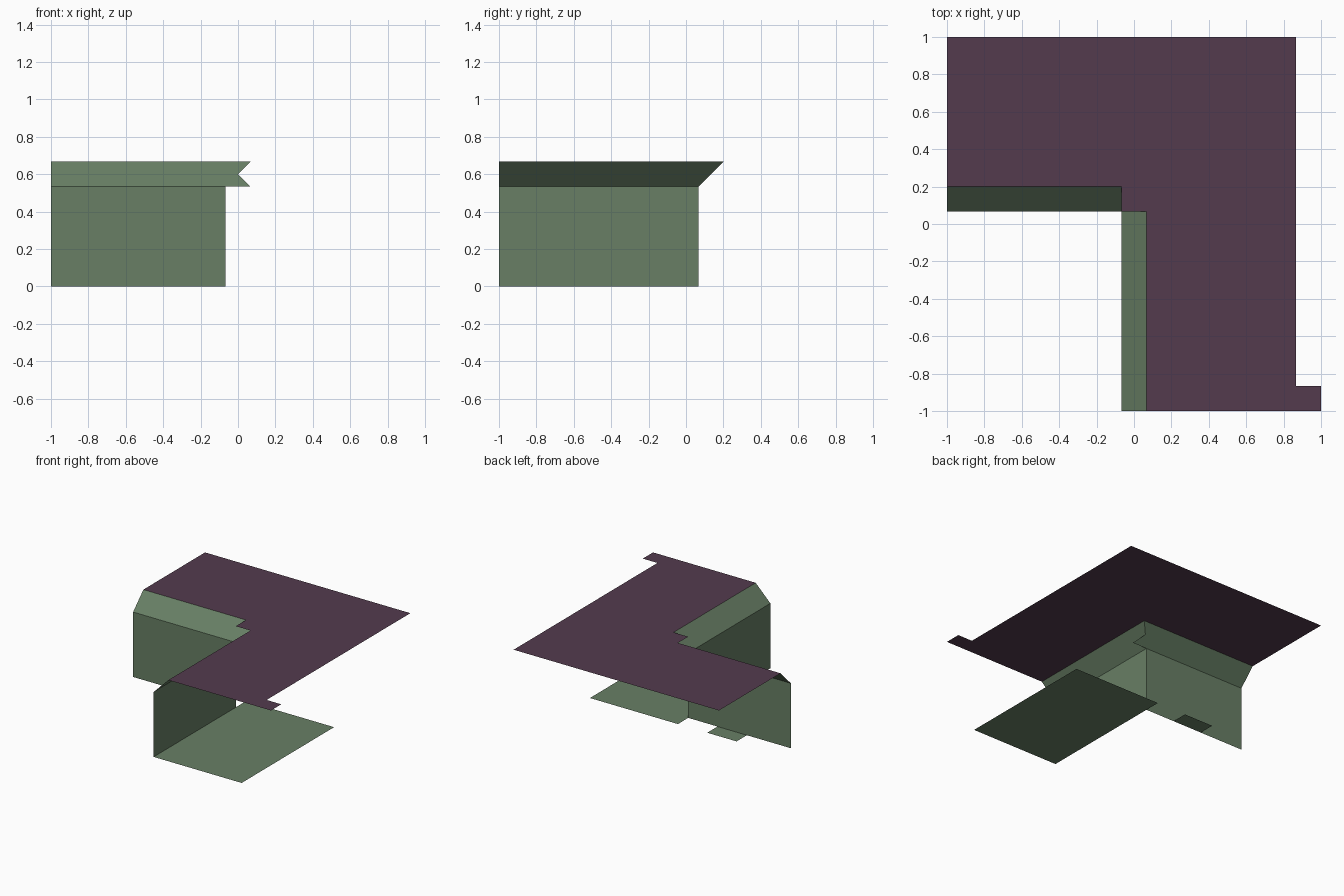
import bpy

if "Cube" in bpy.data.objects:
    bpy.data.objects.remove(bpy.data.objects["Cube"])

U = 2 / 15  # size of one grid cell


def material(name, colour):
    m = bpy.data.materials.new(name)
    m.diffuse_color = (*colour, 1)
    m.use_nodes = True
    m.node_tree.nodes["Principled BSDF"].inputs["Base Color"].default_value = m.diffuse_color
    return m


GREEN = material("moss_green", (0.138, 0.212, 0.130))
PURPLE = material("dark_plum", (0.088, 0.043, 0.076))


def sheet(name, mat, *polys):
    """Flat open sheets; each polygon is a list of points in grid cells."""
    verts, faces = [], []
    for poly in polys:
        faces.append(list(range(len(verts), len(verts) + len(poly))))
        verts += [(x * U - 1, y * U - 1, z * U) for x, y, z in poly]
    mesh = bpy.data.meshes.new(name)
    mesh.from_pydata(verts, [], faces)
    mesh.materials.append(mat)
    mesh.update()
    obj = bpy.data.objects.new(name, mesh)
    bpy.context.collection.objects.link(obj)
    return obj


def flat(x0, x1, y0, y1, z):
    return [(x0, y0, z), (x1, y0, z), (x1, y1, z), (x0, y1, z)]


# Upper ground: L shape with a filled inner corner and a small tab
sheet("upper_ground", PURPLE,
      flat(0, 7, 9, 15, 5), flat(7, 8, 8, 15, 5),
      flat(8, 14, 0, 15, 5), flat(14, 15, 0, 1, 5))

# Upright cliff walls
sheet("front_wall", GREEN, [(0, 8, 0), (7, 8, 0), (7, 8, 4), (0, 8, 4)])
sheet("side_wall", GREEN, [(7, 8, 0), (7, 0, 0), (7, 0, 4), (7, 8, 4)])

# Sloped cliff edges, mitred under the inner corner
sheet("front_slope", GREEN, [(0, 8, 4), (7, 8, 4), (8, 9, 5), (0, 9, 5)])
sheet("side_slope", GREEN, [(7, 8, 4), (7, 0, 4), (8, 0, 5), (8, 9, 5)])

# Loose triangle continuing the front slope past the corner
sheet("corner_flap", GREEN, [(7, 8, 4), (8, 8, 4), (7, 9, 5)])

# Lower floor and the small patch behind the front wall
sheet("lower_floor", GREEN, flat(7, 13, 0, 9, 0))
sheet("floor_patch", GREEN, flat(3, 5, 8, 9, 0))
